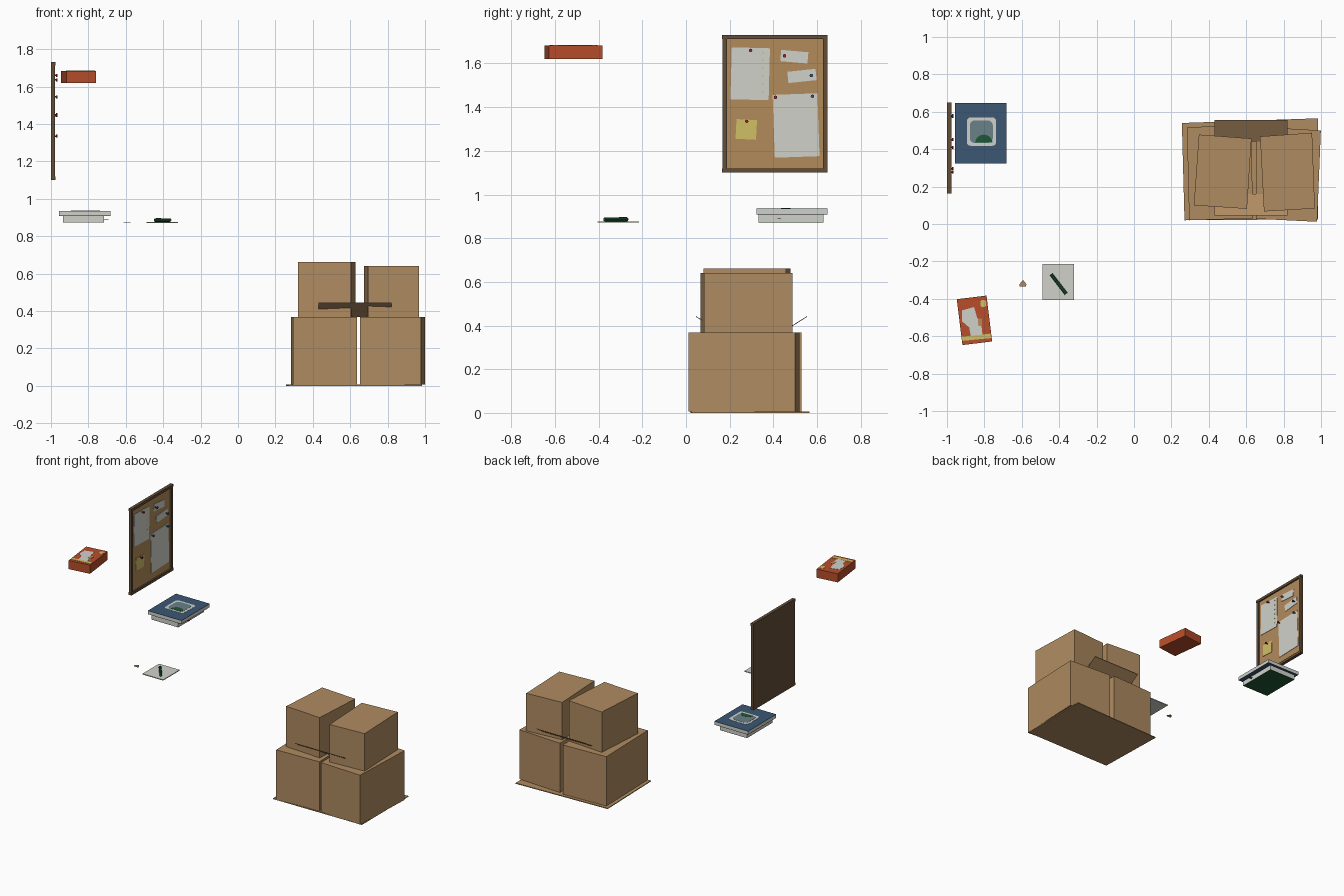
import bpy, bmesh, math
from mathutils import Vector

if "Cube" in bpy.data.objects:
    bpy.data.objects.remove(bpy.data.objects["Cube"])


def mat(name, r, g, b):
    m = bpy.data.materials.new(name)
    m.diffuse_color = (r, g, b, 1)
    m.use_nodes = True
    m.node_tree.nodes["Principled BSDF"].inputs["Base Color"].default_value = m.diffuse_color
    return m


CARD = mat("cardboard", .43, .26, .12)
CORK = mat("cork", .45, .26, .105)
WOOD = mat("dark_wood", .125, .075, .04)
PAPER = mat("paper", .64, .64, .60)
YELLOW = mat("yellow", .63, .52, .13)
ORANGE = mat("orange_red", .48, .075, .024)
BLUE = mat("blue", .043, .096, .175)
GREEN = mat("dark_green", .014, .095, .035)
TEAL = mat("grey_teal", .14, .22, .25)
RED = mat("pin_red", .33, .02, .016)


def finish(name, bm, m):
    bmesh.ops.recalc_face_normals(bm, faces=bm.faces)
    me = bpy.data.meshes.new(name)
    bm.to_mesh(me)
    bm.free()
    me.materials.append(m)
    ob = bpy.data.objects.new(name, me)
    bpy.context.collection.objects.link(ob)
    return ob


def prism(name, pts, lo, hi, m, axis="z"):
    """Extrude an outline: (x, y) along z, or (y, z) along x."""
    bm = bmesh.new()
    place = (lambda p, d: (p[0], p[1], d)) if axis == "z" else (lambda p, d: (d, p[0], p[1]))
    a = [bm.verts.new(place(p, lo)) for p in pts]
    b = [bm.verts.new(place(p, hi)) for p in pts]
    bm.faces.new(a)
    bm.faces.new(b)
    for i in range(len(pts)):
        j = (i + 1) % len(pts)
        bm.faces.new((a[i], a[j], b[j], b[i]))
    return finish(name, bm, m)


def rect(x0, x1, y0, y1):
    return [(x0, y0), (x1, y0), (x1, y1), (x0, y1)]


def turned(cx, cy, w, h, deg):
    c, s = math.cos(math.radians(deg)), math.sin(math.radians(deg))
    return [(cx + c * x - s * y, cy + s * x + c * y) for x, y in rect(-w / 2, w / 2, -h / 2, h / 2)]


def rounded(x0, x1, y0, y1, r):
    pts = []
    for cx, cy, a0 in ((x1 - r, y1 - r, 0), (x0 + r, y1 - r, 90), (x0 + r, y0 + r, 180), (x1 - r, y0 + r, 270)):
        for k in range(4):
            a = math.radians(a0 + 30 * k)
            pts.append((cx + r * math.cos(a), cy + r * math.sin(a)))
    return pts


def rod(name, p, q, r, m, sides=8):
    bm = bmesh.new()
    p, q = Vector(p), Vector(q)
    bmesh.ops.create_cone(bm, cap_ends=True, segments=sides, radius1=r, radius2=r, depth=(q - p).length)
    rot = (q - p).to_track_quat("Z", "Y").to_matrix().to_4x4()
    rot.translation = (p + q) / 2
    bm.transform(rot)
    return finish(name, bm, m)


# Cardboard boxes: ground sheet, two large below, two small above
prism("ground_sheet", [(.27, .02), (.985, .025), (.984, .565), (.256, .54)], 0, .006, CARD)
prism("large_box_left", [(.295, .02), (.637, .03), (.625, .53), (.283, .517)], .006, .367, CARD)
prism("large_box_right", [(.652, .028), (.979, .012), (.999, .5), (.657, .52)], .006, .367, CARD)
prism("small_box_left", [(.32, .1), (.604, .081), (.628, .457), (.347, .478)], .367, .662, CARD)
prism("small_box_right", [(.695, .067), (.967, .083), (.952, .488), (.674, .468)], .367, .641, CARD)

# Open flaps sticking out from under the small boxes
for name, y0, y1 in (("front_flap", .16, .045), ("rear_flap", .44, .555)):
    prism(name, [(y0, .367), (y1, .440), (y1, .444), (y0, .371)], .43, .82, CARD, "x")

# Cork notice board with wooden frame
prism("board_back", rect(.17, .645, 1.105, 1.725), -1, -.993, WOOD, "x")
prism("board_cork", rect(.183, .632, 1.118, 1.712), -.993, -.988, CORK, "x")
for i, z in enumerate((1.10, 1.712)):
    prism(f"board_rail_{i}", rect(.164, .649, z, z + .019), -1, -.977, WOOD, "x")
for i, y in enumerate((.167, .627)):
    prism(f"board_stile_{i}", rect(y, y + .02, 1.119, 1.712), -1, -.979, WOOD, "x")

# Pinned notes: y, z, width, height, tilt, colour
notes = [
    (.294, 1.553, .175, .238, -1.5, PAPER),
    (.496, 1.631, .125, .052, -5, PAPER),
    (.531, 1.543, .13, .052, 6, PAPER),
    (.504, 1.316, .205, .288, 2, PAPER),
    (.276, 1.298, .094, .09, -3, YELLOW),
]
for i, (y, z, w, h, t, m) in enumerate(notes):
    prism(f"note_{i}", turned(y, z, w, h, t), -.988, -.985, m, "x")
for i in range(6):
    prism(f"note_hole_{i}", turned(.354, 1.47 + .036 * i, .007, .007, 0), -.985, -.9845, YELLOW, "x")
pins = [(.296, 1.66), (.451, 1.635), (.574, 1.545), (.41, 1.445), (.278, 1.335), (.579, 1.45)]
for i, (y, z) in enumerate(pins):
    m = BLUE if i in (2, 5) else RED
    rod(f"pin_stem_{i}", (-.985, y, z), (-.972, y, z), .004, m)
    rod(f"pin_head_{i}", (-.972, y, z), (-.966, y, z), .008, m)

# Orange box with a printed lid
prism("orange_box", turned(-.853, -.515, .16, .247, 7), 1.62, 1.683, ORANGE)
prism("lid_picture", [(-.919, -.462), (-.855, -.444), (-.839, -.50), (-.817, -.53), (-.81, -.592),
                      (-.872, -.602), (-.881, -.553), (-.919, -.521)], 1.683, 1.6845, PAPER)
prism("lid_stripe", [(-.918, -.625), (-.764, -.61), (-.767, -.586), (-.920, -.603)], 1.683, 1.685, YELLOW)
prism("lid_spot", rounded(-.822, -.79, -.445, -.406, .014), 1.683, 1.685, YELLOW)
prism("lid_patch", rounded(-.835, -.812, -.545, -.505, .009), 1.683, 1.6855, CORK)

# Two stacked books
for name, x0, x1, y0, y1, z0, z1, m in (("lower_book", -.935, -.717, .333, .63, .872, .909, GREEN),
                                        ("upper_book", -.956, -.683, .323, .648, .909, .935, BLUE)):
    prism(name + "_pages", rect(x0, x1, y0, y1), z0 + .0015, z1 - .0015, PAPER)
    prism(name + "_bottom_cover", rect(x0, x1, y0, y1), z0, z0 + .0015, m)
    prism(name + "_top_cover", rect(x0, x1, y0, y1), z1 - .0015, z1, m)
prism("bookmark", rect(-.76, -.692, .42, .435), .89, .892, RED)

# Cover picture
prism("cover_frame", rounded(-.894, -.737, .418, .57, .02), .935, .936, PAPER)
prism("cover_sky", rounded(-.878, -.755, .433, .554, .025), .936, .937, TEAL)
hill = [(-.803 + .046 * math.cos(math.pi * k / 8), .436 + .042 * math.sin(math.pi * k / 8)) for k in range(9)]
prism("cover_hill", hill, .937, .938, GREEN)

# Note pad, pen and small chip
prism("note_pad", rect(-.489, -.322, -.406, -.215), .871, .877, PAPER)
rod("pen", (-.443, -.269, .886), (-.363, -.373, .886), .009, GREEN)
rod("pen_clip", (-.438, -.272, .896), (-.412, -.306, .896), .002, GREEN, 6)
prism("small_chip", [(-.611, -.333), (-.578, -.333), (-.575, -.323), (-.589, -.303), (-.597, -.303),
                     (-.613, -.323)], .871, .874, CORK)
